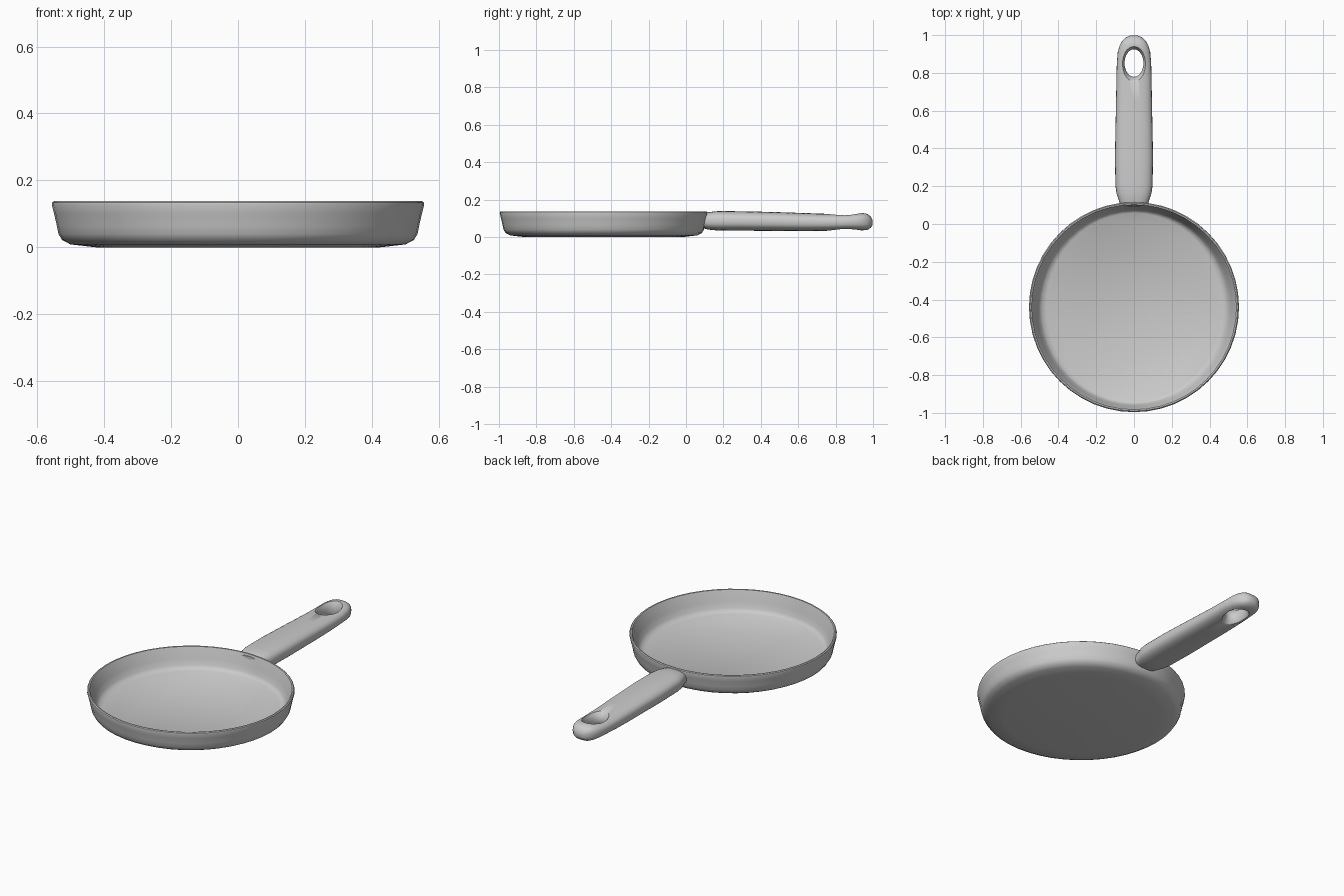
import bpy, bmesh
from math import sin, cos, pi, radians, copysign

if "Cube" in bpy.data.objects:
    bpy.data.objects.remove(bpy.data.objects["Cube"])


def loft(name, rings):
    """Skin a list of equal-length rings and cap both ends."""
    bm = bmesh.new()
    rows = [[bm.verts.new(p) for p in r] for r in rings]
    n = len(rows[0])
    for a, b in zip(rows, rows[1:]):
        for i in range(n):
            j = (i + 1) % n
            bm.faces.new((a[i], a[j], b[j], b[i]))
    bm.faces.new(rows[0][::-1])
    bm.faces.new(rows[-1])
    bmesh.ops.recalc_face_normals(bm, faces=bm.faces)
    me = bpy.data.meshes.new(name)
    bm.to_mesh(me)
    bm.free()
    ob = bpy.data.objects.new(name, me)
    bpy.context.collection.objects.link(ob)
    return ob


def smooth(ob, angle):
    bpy.ops.object.select_all(action='DESELECT')
    ob.select_set(True)
    bpy.context.view_layer.objects.active = ob
    bpy.ops.object.shade_smooth_by_angle(angle=radians(angle))


def ellipse(cx, cy, rx, ry, z, n):
    return [(cx + rx * cos(2 * pi * i / n), cy + ry * sin(2 * pi * i / n), z)
            for i in range(n)]


# Pan: outer wall, rim, inner wall, floor as (x radius, y radius, z)
profile = [(0.42, 0.42, 0.0), (0.50, 0.50, 0.009), (0.525, 0.525, 0.022),
           (0.536, 0.536, 0.04), (0.541, 0.541, 0.065), (0.549, 0.549, 0.10),
           (0.556, 0.556, 0.127), (0.555, 0.555, 0.134), (0.55, 0.55, 0.138),
           (0.543, 0.543, 0.137), (0.538, 0.54, 0.128), (0.517, 0.526, 0.075),
           (0.502, 0.517, 0.042), (0.49, 0.51, 0.029), (0.465, 0.498, 0.02)]
pan = loft("pan", [ellipse(0, -0.44, rx, ry, z, 48) for rx, ry, z in profile])
smooth(pan, 40)

# Handle: (y, half width, bottom z, top z) stations
stations = [(0.095, 0.072, 0.046, 0.126), (0.12, 0.078, 0.040, 0.133),
            (0.16, 0.092, 0.036, 0.138), (0.20, 0.098, 0.035, 0.139),
            (0.35, 0.101, 0.034, 0.137), (0.50, 0.098, 0.033, 0.133),
            (0.65, 0.095, 0.032, 0.128), (0.76, 0.093, 0.034, 0.124),
            (0.85, 0.091, 0.038, 0.123), (0.91, 0.086, 0.037, 0.127),
            (0.945, 0.076, 0.036, 0.129), (0.97, 0.062, 0.039, 0.124),
            (0.988, 0.043, 0.050, 0.110), (0.998, 0.018, 0.065, 0.090)]


def section(y, w, lo, hi, n=28):
    pts = []
    for i in range(n):
        c, s = cos(2 * pi * i / n), sin(2 * pi * i / n)
        pts.append((copysign(abs(c) ** 0.75, c) * w, y,
                    (lo + hi) / 2 + copysign(abs(s) ** 0.75, s) * (hi - lo) / 2))
    return pts


handle = loft("handle", [section(*s) for s in stations])

# Hanging hole: flared oval cutter, narrowest in the middle
flare = [(0.025, 0.027), (0.036, 0.016), (0.05, 0.006), (0.068, 0.0),
         (0.088, 0.0), (0.105, 0.006), (0.118, 0.015), (0.133, 0.028)]
cutter = loft("hole_cutter", [ellipse(0, 0.852 - f * 0.3, 0.05 + f * 0.75,
                                      0.073 + f * 0.9, z, 32) for z, f in flare])
cutter.hide_render = True
mod = handle.modifiers.new("hole", 'BOOLEAN')
mod.operation = 'DIFFERENCE'
mod.solver = 'EXACT'
mod.object = cutter
bpy.context.view_layer.objects.active = handle
bpy.ops.object.modifier_apply(modifier=mod.name)
bpy.data.objects.remove(cutter)
smooth(handle, 45)
